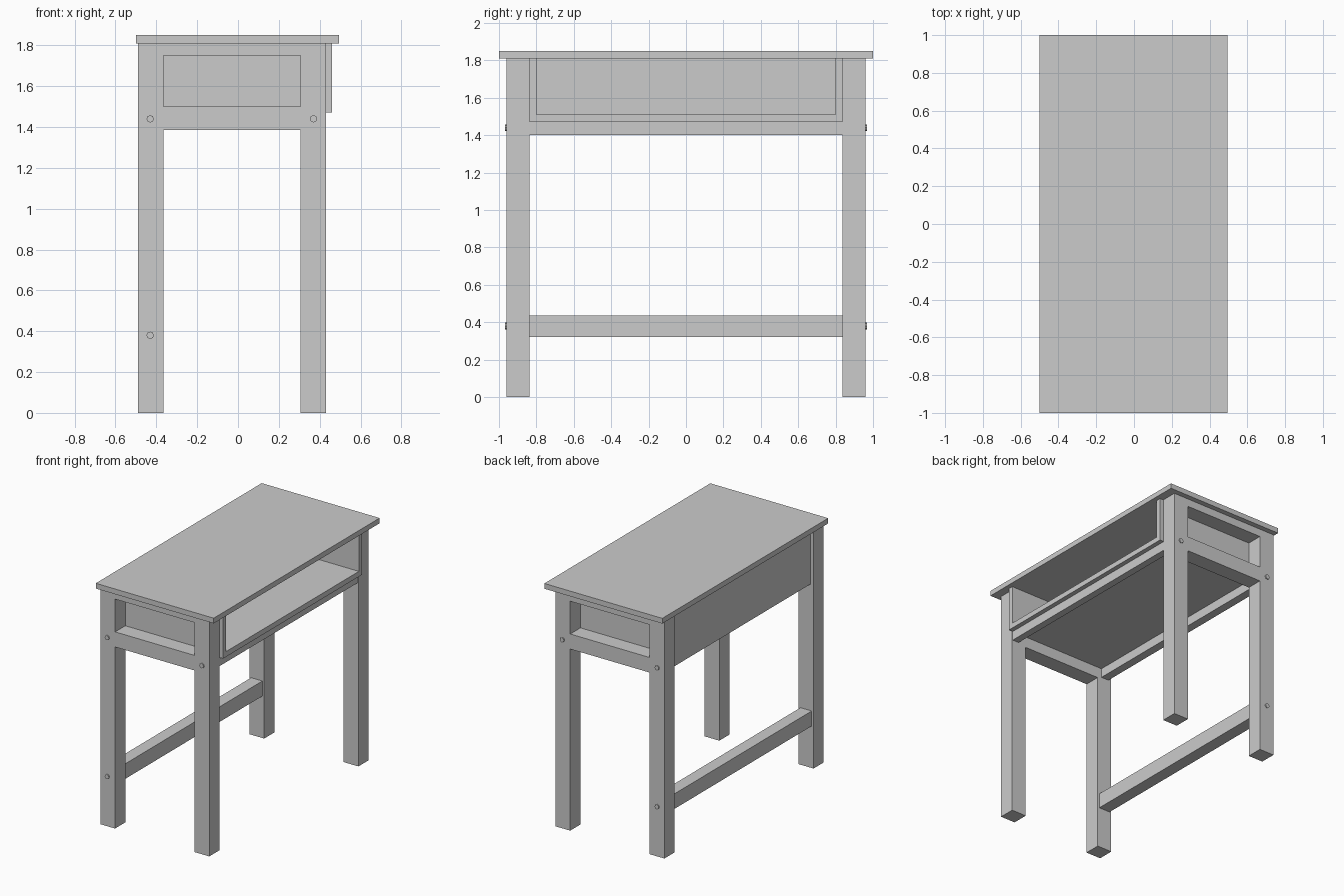
import bpy
import math

if "Cube" in bpy.data.objects:
    bpy.data.objects.remove(bpy.data.objects["Cube"])


def box(name, x, y, z):
    """Axis-aligned box from (min, max) ranges."""
    bpy.ops.mesh.primitive_cube_add(
        size=1, location=[(a + b) / 2 for a, b in (x, y, z)])
    ob = bpy.context.object
    ob.name = name
    ob.scale = [b - a for a, b in (x, y, z)]
    bpy.ops.object.transform_apply(location=False, rotation=False, scale=True)
    return ob


def bolt(name, x, y, z):
    bpy.ops.mesh.primitive_cylinder_add(
        vertices=8, radius=0.018, depth=0.016, location=(x, y, z),
        rotation=(math.pi / 2, 0, 0))
    bpy.context.object.name = name


LEFT, RIGHT = (-0.49, -0.365), (0.305, 0.43)
TOP_Z = 1.81

# Table top
box("table_top", (-0.5, 0.495), (-1, 1), (TOP_Z, 1.85))

# Both ends: legs, end rails, drawer-box wall and bolts
for end, s in (("front", -1), ("back", 1)):
    outer = sorted((s * 0.96, s * 0.837))
    wall = sorted((s * 0.837, s * 0.80))
    box(end + "_left_leg", LEFT, outer, (0, TOP_Z))
    box(end + "_right_leg", RIGHT, outer, (0, TOP_Z))
    box(end + "_lower_rail", (LEFT[1], RIGHT[0]), outer, (1.385, 1.50))
    box(end + "_upper_rail", (LEFT[1], RIGHT[0]), outer, (1.75, TOP_Z))
    box(end + "_box_wall", (-0.43, 0.46), wall, (1.51, TOP_Z))
    for x, z in ((-0.43, 1.44), (0.37, 1.44), (-0.43, 0.38)):
        bolt(end + "_bolt", x, s * 0.96, z)

# Open storage box: shelf and closed side panel
box("shelf", (-0.43, 0.46), (-0.837, 0.837), (1.47, 1.51))
box("side_panel", (-0.465, -0.43), (-0.837, 0.837), (1.40, TOP_Z))

# Long rails under the shelf and foot stretcher
box("right_long_rail", (0.37, 0.425), (-0.837, 0.837), (1.40, 1.47))
box("left_long_rail", (-0.43, -0.40), (-0.837, 0.837), (1.40, 1.47))
box("foot_stretcher", (-0.475, -0.38), (-0.837, 0.837), (0.32, 0.435))
